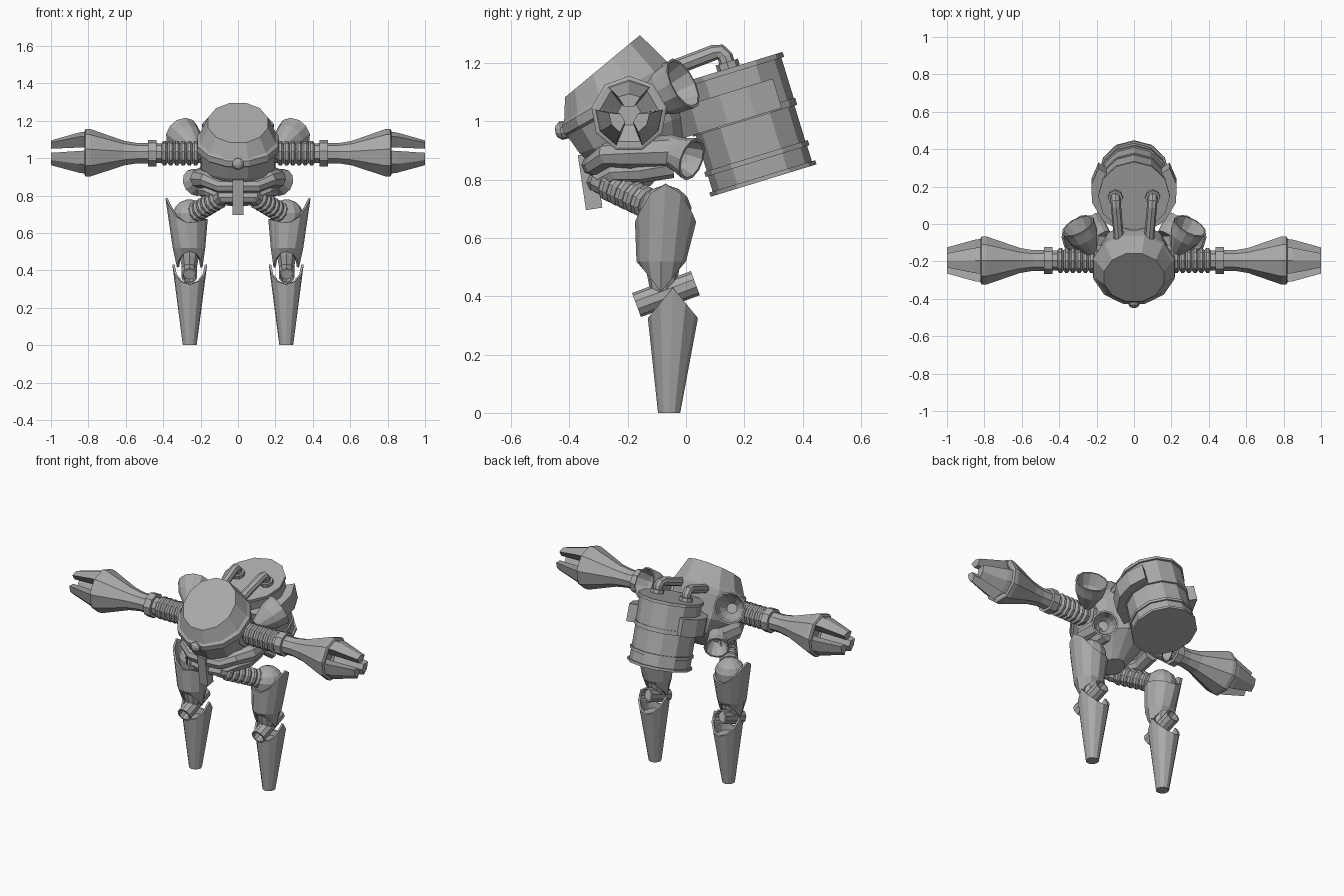
import bpy, bmesh
from math import sin, cos, radians, tau
from mathutils import Vector as V

if "Cube" in bpy.data.objects:
    bpy.data.objects.remove(bpy.data.objects["Cube"])

grey = bpy.data.materials.new("plain grey")
grey.diffuse_color = (0.4, 0.4, 0.4, 1)
grey.use_nodes = True
grey.node_tree.nodes["Principled BSDF"].inputs["Base Color"].default_value = grey.diffuse_color


def loft(name, rings, mirror=False, caps=True, wall=0):
    """Skin a list of equally sized closed rings of points."""
    bm = bmesh.new()
    rows = [[bm.verts.new(p) for p in ring] for ring in rings]
    n = len(rows[0])
    for a, b in zip(rows, rows[1:]):
        for i in range(n):
            j = (i + 1) % n
            bm.faces.new((a[i], a[j], b[j], b[i]))
    if caps:
        bm.faces.new(rows[0][::-1])
        bm.faces.new(rows[-1])
    bmesh.ops.recalc_face_normals(bm, faces=bm.faces)
    me = bpy.data.meshes.new(name)
    bm.to_mesh(me)
    bm.free()
    me.materials.append(grey)
    ob = bpy.data.objects.new(name, me)
    bpy.context.collection.objects.link(ob)
    if wall:
        m = ob.modifiers.new("wall", 'SOLIDIFY')
        m.thickness = wall
    if mirror:
        m = ob.modifiers.new("mirror", 'MIRROR')
        m.use_mirror_merge = False
    return ob


def circle(c, axis, r, n, ref):
    axis = V(axis).normalized()
    ref = V(ref)
    u = (ref - axis * ref.dot(axis)).normalized()
    v = axis.cross(u)
    return [V(c) + (u * cos(tau * i / n) + v * sin(tau * i / n)) * r for i in range(n)]


def lathe(name, origin, axis, prof, n=10, ref=(0, 0, 1), mirror=True):
    """Turn a profile of (distance along axis, radius) pairs."""
    ax = V(axis).normalized()
    return loft(name, [circle(V(origin) + ax * t, ax, r, n, ref) for t, r in prof], mirror)


def pipe(name, pts, radii, n=8, ref=(0, 0, 1)):
    pts = [V(p) for p in pts]
    rings = []
    for i, p in enumerate(pts):
        tan = pts[min(i + 1, len(pts) - 1)] - pts[max(i - 1, 0)]
        rings.append(circle(p, tan, radii[i], n, ref))
    return loft(name, rings, True)


def bellows(start, end, ridges, big, small):
    step = (end - start) / ridges
    prof = []
    for i in range(ridges):
        t = start + i * step
        prof += [(t, small), (t + step * .3, big), (t + step * .7, big)]
    return prof + [(end, small)]


# Body: rings given by front point, back point (y, z) and half width
body = [(-.415, 1.083, -.158, 1.296, .165), (-.418, 1.0, -.075, 1.215, .21),
        (-.427, .985, -.062, 1.2, .225), (-.417, .955, -.045, 1.165, .226),
        (-.407, .95, -.04, 1.155, .214), (-.365, .89, 0, 1.02, .2),
        (-.31, .84, 0, .92, .155), (-.29, .77, -.08, .83, .1), (-.25, .745, -.12, .78, .07)]
rings = []
for yf, zf, yb, zb, rx in body:
    ring = []
    for i in range(12):
        a = tau * (i + .5) / 12
        k = (1 + cos(a) / cos(tau / 24)) / 2
        ring.append((rx * sin(a), yb + (yf - yb) * k, zb + (zf - zb) * k))
    rings.append(ring)
loft("body", rings)

# Nose bulb
lathe("nose", (0, -.385, .975), (0, -1, -.15),
      [(0, .022), (.015, .022), (.02, .03), (.045, .032), (.06, .02), (.064, .008)], 10, mirror=False)

# Front buckle
lathe("buckle", (0, -.315, .70), (0, -.15, 1), [(0, .04), (.19, .04)], 4, (1, 1, 0), False)

# Arms with ribbed shoulder, collar and hollow hand
ARM = V((0, -.195, 1.025))
lathe("arm", ARM, (1, 0, 0),
      [(.1, .085), (.2, .085), (.2, .055)] + bellows(.21, .41, 6, .068, .054) +
      [(.435, .055), (.435, .073), (.48, .073), (.48, .056), (.54, .056), (.61, .068),
       (.79, .131), (.815, .131), (.82, .122), (.82, .1), (.77, .04)], 9)

# Three claw fingers on each hand
for c in (0, 120, 240):
    rings = []
    for x, r, spread, inner in ((.79, .12, 38, .04), (.85, .112, 37, .04), (1, .07, 33, .03)):
        pts = [(c - spread, r), (c, r), (c + spread, r), (c + spread, inner), (c - spread, inner)]
        rings.append([ARM + V((x, q * sin(radians(a)), q * cos(radians(a)))) for a, q in pts])
    loft("claw_finger", rings, True)

# Upper and lower exhaust horns behind the shoulders
n1 = V((.42, .8, .43)).normalized()
lathe("upper_horn", V((.3, -.01, 1.13)) - n1 * .17, n1,
      [(0, .035), (.05, .06), (.1, .083), (.15, .09), (.17, .095), (.17, .086), (.1, .065), (.05, .03)], 12)
n2 = V((.5, .8, -.3)).normalized()
lathe("lower_horn", V((.23, .02, .87)) - n2 * .11, n2,
      [(0, .055), (.06, .06), (.1, .073), (.11, .076), (.11, .066), (.06, .05), (.03, .03)], 12)

# Tubes wrapping the lower front of the body
pipe("upper_waist_tube", [(.01, -.325, .85), (.1, -.315, .85), (.17, -.27, .885), (.205, -.19, .89), (.19, -.06, .895)],
     [.035, .036, .042, .052, .058])
pipe("lower_waist_tube", [(.01, -.31, .79), (.09, -.295, .79), (.15, -.24, .825), (.18, -.16, .83), (.17, -.05, .85)],
     [.034, .034, .036, .042, .045])

# Tilted tank on the back
BASE, UP, BACK = V((0, .266, .797)), V((0, -.293, .956)), V((0, .956, .293))
lathe("tank", BASE, UP,
      [(0, .19), (.015, .19), (.015, .178), (.07, .178), (.07, .186), (.088, .186), (.088, .177),
       (.215, .177), (.215, .187), (.24, .187), (.24, .182), (.385, .182), (.385, .192), (.403, .192)],
      12, (0, 1, 0), False)

# Strap plates hugging the sides of the tank
rings = []
for a in (-75, -45, -15, 10, 35):
    d = V((cos(radians(a)), 0, 0)) + BACK * sin(radians(a))
    rings.append([BASE + UP * t + d * r for t, r in ((.22, .165), (.22, .232), (.325, .232), (.325, .165))])
loft("tank_strap", rings, True)

# Hoses from tank to body, with collars
pipe("tank_hose", [(.1, .15, 1.17), (.1, .134, 1.222), (.098, .118, 1.238), (.096, .095, 1.236), (.08, -.09, 1.165)],
     [.027] * 5, 8, (1, 0, 0))
lathe("hose_collar", (.1, .15, 1.17), UP, [(0, .04), (.035, .04)], 8, (1, 0, 0))

# Ribbed hips and hip balls
hip0, hip1 = V((.1, -.27, .785)), V((.26, -.07, .69))
L = (hip1 - hip0).length
lathe("hip_bellows", hip0, hip1 - hip0, [(-.04, .045)] + bellows(0, L - .05, 6, .056, .045), 10)
lathe("hip_ball", hip1, (0, 0, 1),
      [(.09 * sin(radians(a)), .09 * cos(radians(a))) for a in (-80, -50, -20, 10, 35, 60, 82)],
      12, (0, 1, 0))


def leg_ring(cx, cy, rx, ry, height):
    out = []
    for i in range(12):
        a = tau * i / 12
        out.append((cx + rx * cos(a), cy + ry * sin(a), height(cos(a), sin(a))))
    return out


# Thigh shell: high outer lip, notched lower edge
loft("thigh", [
    leg_ring(.275, -.07, .113, .105, lambda c, s: .655 + (.13 * c * c if c > 0 else .02 * c * c)),
    leg_ring(.262, -.085, .087, .085, lambda c, s: .52),
    leg_ring(.258, -.085, .068, .068, lambda c, s: .415 + .085 * abs(s))], True, False, .012)
lathe("thigh_core", (.26, -.08, .38), (0, 0, 1), [(0, .035), (.1, .055), (.28, .075)], 10, (0, 1, 0))

# Knee tube, open at both ends
k0, k1 = V((.26, -.17, .37)), V((.26, .032, .445))
kl = (k1 - k0).length
lathe("knee_tube", k0, k1 - k0,
      [(.04, .033), (0, .035), (0, .044), (kl, .044), (kl, .035), (kl - .04, .033)], 10)

# Shin shell tapering to the foot, with a solid core
loft("shin", [
    leg_ring(.258, -.045, .093, .086, lambda c, s: .43 - .105 * abs(s)),
    leg_ring(.258, -.058, .037, .038, lambda c, s: 0)], True, False, .012)
loft("shin_core", [
    leg_ring(.258, -.048, .074, .07, lambda c, s: .3),
    leg_ring(.258, -.058, .034, .035, lambda c, s: 0)], True)
